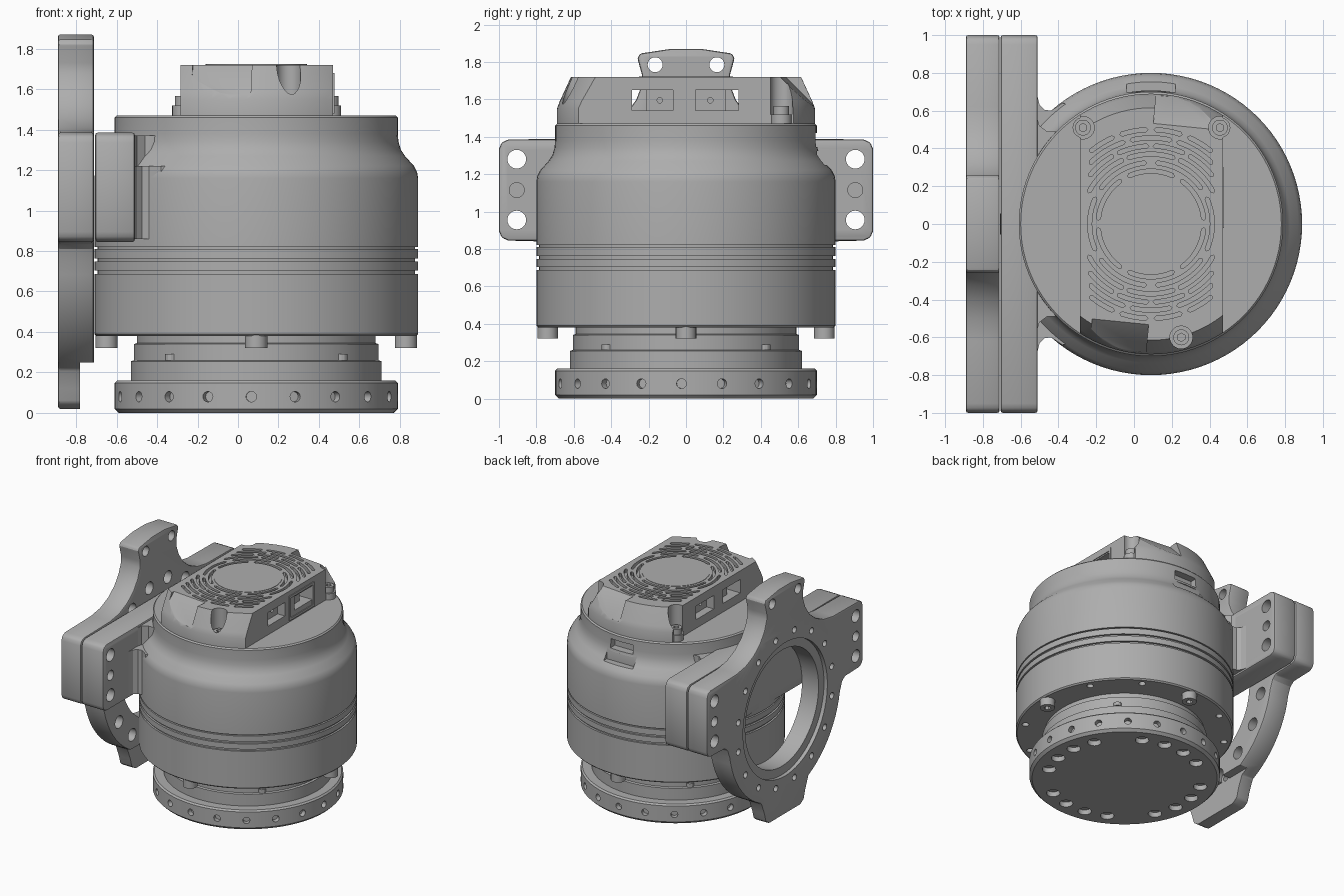
import bpy, bmesh, math
from math import sin, cos, pi, radians
from mathutils import Matrix, Vector

cube = bpy.data.objects.get("Cube")
if cube:
    bpy.data.objects.remove(cube)

metal = bpy.data.materials.new("satin grey metal")
metal.use_nodes = True
GREY = (0.42, 0.42, 0.42, 1)
metal.diffuse_color = GREY
metal.node_tree.nodes["Principled BSDF"].inputs["Base Color"].default_value = GREY
CX = 0.09  # x of the main axis


def make(name, bm):
    bmesh.ops.recalc_face_normals(bm, faces=bm.faces)
    mesh = bpy.data.meshes.new(name)
    bm.to_mesh(mesh)
    bm.free()
    mesh.materials.append(metal)
    ob = bpy.data.objects.new(name, mesh)
    bpy.context.collection.objects.link(ob)
    return ob


def lathe(name, profile, seg=96):
    """Closed solid of revolution about the main axis."""
    bm = bmesh.new()
    rings = [[bm.verts.new((CX + r * cos(2 * pi * i / seg), r * sin(2 * pi * i / seg), z))
              for i in range(seg)] for r, z in profile]
    for a, b in zip(rings, rings[1:]):
        for i in range(seg):
            j = (i + 1) % seg
            bm.faces.new((a[i], a[j], b[j], b[i]))
    bm.faces.new(rings[0])
    bm.faces.new(rings[-1])
    return make(name, bm)


def prism(name, outline, a, b, axis="z"):
    """Extrude an outline: (x, y) along z, or (y, z) along x."""
    bm = bmesh.new()
    place = (lambda p, t: (p[0], p[1], t)) if axis == "z" else (lambda p, t: (t, p[0], p[1]))
    lo, hi = ([bm.verts.new(place(p, t)) for p in outline] for t in (a, b))
    n = len(outline)
    for i in range(n):
        j = (i + 1) % n
        bm.faces.new((lo[i], lo[j], hi[j], hi[i]))
    bm.faces.new(lo)
    bm.faces.new(hi)
    return make(name, bm)


def box(name, x0, x1, y0, y1, z0, z1):
    return prism(name, [(x0, y0), (x1, y0), (x1, y1), (x0, y1)], z0, z1)


def cyl(name, r, centre, depth, direction=(0, 0, 1), seg=24):
    bm = bmesh.new()
    turn = Vector(direction).to_track_quat("Z", "Y").to_matrix().to_4x4()
    bmesh.ops.create_cone(bm, cap_ends=True, segments=seg, radius1=r, radius2=r,
                          depth=depth, matrix=Matrix.Translation(centre) @ turn)
    return make(name, bm)


def apply(ob):
    deps = bpy.context.evaluated_depsgraph_get()
    mesh = bpy.data.meshes.new_from_object(ob.evaluated_get(deps))
    ob.modifiers.clear()
    ob.data = mesh


def boolean(ob, cutters, op="DIFFERENCE"):
    bm = bmesh.new()
    for c in cutters:
        bm.from_mesh(c.data)
        bpy.data.objects.remove(c)
    tool = make("cutter", bm)
    tool.hide_render = True
    mod = ob.modifiers.new("cut", "BOOLEAN")
    mod.operation, mod.object, mod.solver = op, tool, "EXACT"
    mod.use_self = True
    apply(ob)
    bpy.data.objects.remove(tool)


def bevel(ob, width=0.012):
    mod = ob.modifiers.new("bevel", "BEVEL")
    mod.width, mod.segments, mod.limit_method = width, 2, "ANGLE"
    apply(ob)


def mirrored(half):
    return half + [(-a, b) for a, b in reversed(half)]


def polar(r, deg, z):
    return (CX + r * cos(radians(deg)), r * sin(radians(deg)), z)


# Main housing: wide drum with grooves and a shoulder up to the deck
profile = [(0.6, 0.38), (0.79, 0.38), (0.8, 0.39)]
for z, h in ((0.695, 0.008), (0.755, 0.008), (0.815, 0.005)):
    profile += [(0.8, z - h), (0.785, z - h), (0.785, z + h), (0.8, z + h)]
profile += [(0.8, 1.16), (0.795, 1.19), (0.78, 1.22), (0.735, 1.27), (0.715, 1.3),
            (0.703, 1.34), (0.7, 1.38), (0.7, 1.46), (0.69, 1.47)]
housing = lathe("housing", profile)
cuts = [box("c", -0.01, 0.19, 0.64, 0.9, 1.345, 1.42),
        box("c", -0.04, 0.22, 0.7, 0.9, 1.25, 1.325)]
cuts += [cyl("c", 0.025, polar(0.74, a, 0.38), 0.06) for a in range(0, 360, 30) if a % 90]
boolean(housing, cuts)

# Screws under the housing
for a in range(0, 360, 90):
    screw = cyl("housing_screw", 0.055, polar(0.74, a, 0.355), 0.07)
    boolean(screw, [cyl("c", 0.025, polar(0.74, a, 0.32), 0.05, seg=6)])

# Output neck and bolt flange
flange = lathe("output_flange", [(0.68, 0), (0.7, 0.02), (0.7, 0.148), (0.688, 0.16),
               (0.62, 0.16), (0.62, 0.255), (0.605, 0.26), (0.605, 0.34),
               (0.59, 0.345), (0.59, 0.39)])
cuts = [cyl("c", 0.026, polar(0.7, a - 2, 0.08), 0.08,
            (cos(radians(a - 2)), sin(radians(a - 2)), 0), 16) for a in range(0, 360, 18)]
cuts += [cyl("c", 0.05, polar(0.57, g + k, 0), 0.08)
         for g in range(0, 360, 90) for k in (-27, -9, 9, 27)]
boolean(flange, cuts)
for a in (45, 135, 225, 315):
    cyl("neck_stop", 0.03, polar(0.595, a, 0.275), 0.03, seg=12)

# Top cap: tapered drum with flat sides
cap = lathe("top_cap", [(0.69, 1.46), (0.69, 1.55), (0.675, 1.59), (0.615, 1.72)])
boolean(cap, [box("c", -0.285, 0.47, -1, 1, 1.4, 1.8)], "INTERSECT")
cuts = []
for y0, y1 in ((-0.29, -0.21), (0.21, 0.28)):      # through openings
    cuts.append(box("c", -0.5, 0.7, y0, y1, 1.54, 1.65))
for y0, y1, py in ((-0.215, -0.07, -0.14), (0.05, 0.215, 0.13)):  # blind window parts
    for x0, x1 in ((-0.4, -0.22), (0.405, 0.6)):
        cuts.append(box("c", x0, x1, y0, y1, 1.54, 1.65))
    cuts.append(cyl("c", 0.015, (CX, py, 1.595), 0.7, (1, 0, 0), 12))
for s in (1, -1):                                   # slanted end panels
    panel = prism("c", [(-0.5 * s, 1.74), (-0.67 * s, 1.57), (-0.8 * s, 1.57), (-0.8 * s, 1.74)],
                  -0.15, 0.15, "x")
    panel.data.transform(Matrix.Translation((CX + s * -0.11, 0, 0)) @ Matrix.Rotation(s * -0.1, 4, "Z")
                         if s > 0 else
                         Matrix.Translation((CX + 0.11, 0, 0)) @ Matrix.Rotation(-0.1, 4, "Z"))
    cuts.append(panel)
SCREWS = ((-0.27, 0.51), (0.455, 0.51), (0.25, -0.6))
cuts += [cyl("c", 0.06, (x, y, 1.65), 0.26) for x, y in SCREWS]
boolean(cap, cuts)

# Curved vent slots in the cap
def slot(r, a0, a1, w=0.011):
    n = 10
    angles = [a0 + (a1 - a0) * i / n for i in range(n + 1)]
    pts = [polar(r - w, a, 0)[:2] for a in angles]
    pts += [polar(r, a1 + math.degrees(w / r), 0)[:2]]
    pts += [polar(r + w, a, 0)[:2] for a in reversed(angles)]
    pts += [polar(r, a0 - math.degrees(w / r), 0)[:2]]
    return prism("c", pts, 1.69, 1.75)


cuts = []
for r, off in ((0.28, 0), (0.325, 30)):
    cuts += [slot(r, off + k * 60 + 6, off + k * 60 + 54) for k in range(6)]
for r, n in ((0.37, 3), (0.413, 4), (0.456, 3), (0.5, 4)):
    half = math.degrees(math.asin(0.335 / r))
    step = 2 * half / n
    for mid in (90, 270):
        cuts += [slot(r, mid - half + k * step + 3, mid - half + (k + 1) * step - 3)
                 for k in range(n)]
boolean(cap, cuts)
lathe("cap_centre_disc", [(0.25, 1.715), (0.25, 1.723)], 64)

# Cap screws on small lugs
for x, y in SCREWS:
    cyl("cap_lug", 0.055, (x, y, 1.495), 0.05)
    head = cyl("cap_screw", 0.042, (x, y, 1.54), 0.05)
    boolean(head, [cyl("c", 0.022, (x, y, 1.565), 0.04, seg=6)])

# Thin connector frame on the flat side of the cap
frame = box("connector_frame", 0.468, 0.476, -0.02, 0.3, 1.48, 1.68)
boolean(frame, [box("c", 0.4, 0.5, 0, 0.28, 1.5, 1.66)])

# Mounting block cast onto the housing
EAR = [(0.95, 0.845), (0.985, 0.86), (1, 0.895), (1, 1.335), (0.985, 1.37), (0.95, 1.385)]


def ear_holes():
    out = []
    for s in (1, -1):
        out += [cyl("c", 0.05, (-0.7, s * 0.905, z), 0.6, (1, 0, 0)) for z in (0.955, 1.28)]
        out += [cyl("c", 0.04, (x, s * 0.905, 1.115), 0.1, (1, 0, 0)) for x in (-0.51, -0.89)]
    return out


block = prism("mounting_block", mirrored(EAR), -0.706, -0.51, "x")
bevel(block)
boolean(block, ear_holes())
WEB = [(-0.6, 0.7), (-0.512, 0.68), (-0.5, 0.63), (-0.475, 0.605), (-0.44, 0.6), (-0.38, 0.64), (-0.2, 0.6)]
WEB_TOP = [(-0.6, 0.58), (-0.512, 0.56), (-0.5, 0.52), (-0.46, 0.49), (-0.4, 0.49), (-0.3, 0.45)]
for name, web, top in (("lower_web", WEB, 1.22), ("upper_web", WEB_TOP, 1.37)):
    prism(name, web + [(x, -y) for x, y in reversed(web)], 0.86, top)

# Ring bracket: round plate with two ears, a top tab and a thin bottom tab
RZ, RR = 0.87, 0.72
half = [(0.2, 0.02), (0.245, 0.05), (0.265, 0.12)]
half += [(RR * cos(radians(a)), RZ + RR * sin(radians(a))) for a in range(-65, -9, 5)]
half += [(0.735, 0.81), (0.77, 0.84)] + EAR
half += [(0.62, 1.39), (0.5, 1.41), (0.4, 1.455), (0.32, 1.52), (0.265, 1.6), (0.235, 1.68),
         (0.235, 1.73), (0.26, 1.82), (0.245, 1.845), (0.08, 1.87)]
bracket = prism("ring_bracket", mirrored(half), -0.89, -0.712, "x")
bevel(bracket)
cuts = [box("c", -0.78, -0.6, -0.9, 0.9, -0.1, 0.25),
        cyl("c", 0.47, (-0.8, 0, RZ), 0.5, (1, 0, 0), 72),
        cyl("c", 0.54, (-0.89, 0, RZ), 0.06, (1, 0, 0), 72)]
for s in (1, -1):
    cuts.append(cyl("c", 0.04, (-0.8, s * 0.165, 1.785), 0.5, (1, 0, 0)))
for k in range(16):
    a = radians(k * 22.5 + 11.25)
    y, z = 0.61 * cos(a), RZ + 0.61 * sin(a)
    cuts.append(cyl("c", 0.025, (-0.8, y, z), 0.4, (1, 0, 0), 16))
    cuts.append(cyl("c", 0.05, (-0.71, y, z), 0.14, (1, 0, 0)))
boolean(bracket, cuts + ear_holes())

# Smooth the curved walls, keep the machined edges sharp
for ob in bpy.context.scene.objects:
    ob.select_set(ob.type == "MESH" and metal.name in ob.data.materials)
bpy.context.view_layer.objects.active = housing
bpy.ops.object.shade_smooth_by_angle(angle=radians(25))
